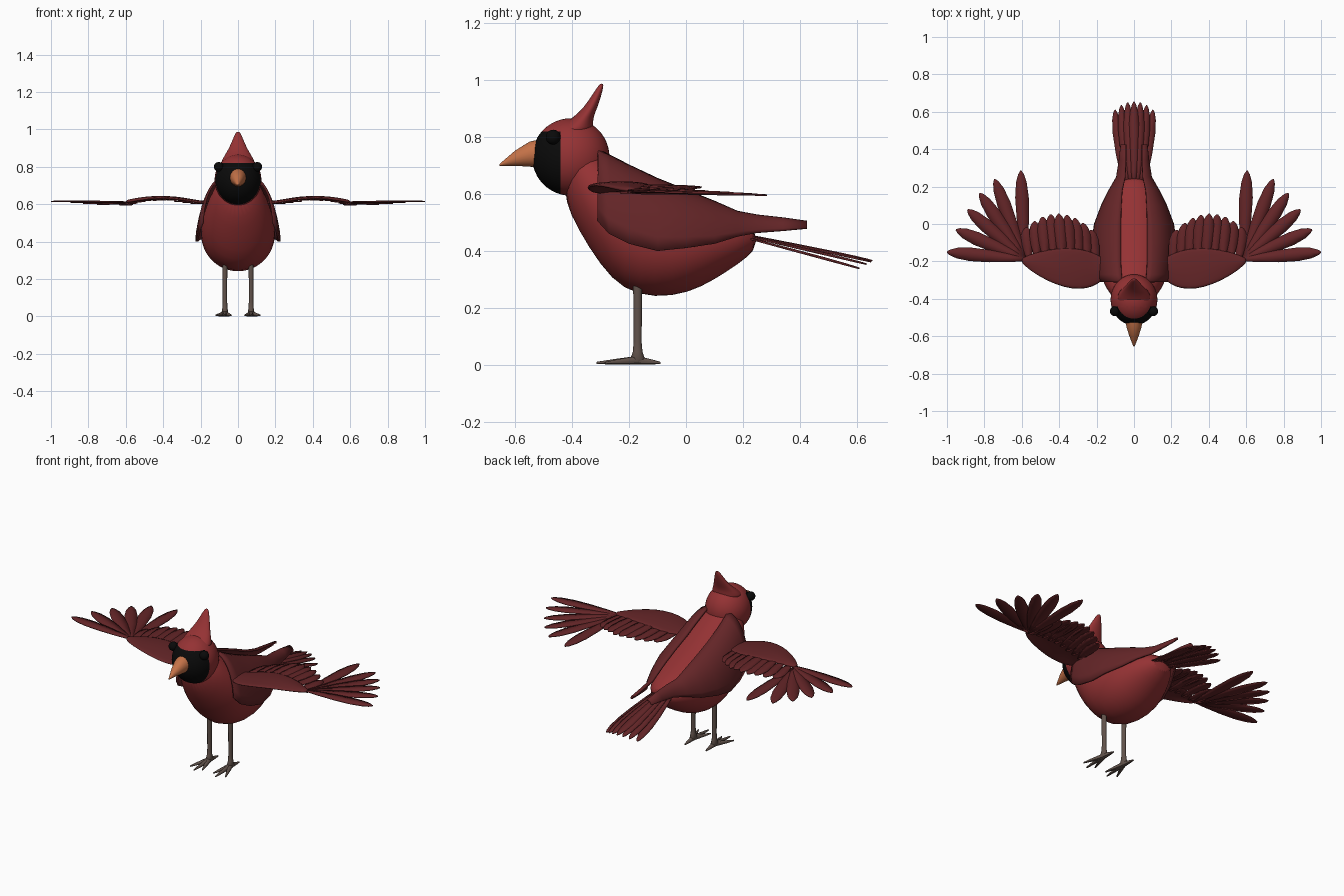
import bpy, bmesh, math
from mathutils import Vector

cube = bpy.data.objects.get("Cube")
if cube:
    bpy.data.objects.remove(cube)


def material(name, rgb):
    m = bpy.data.materials.new(name)
    m.use_nodes = True
    m.diffuse_color = (*rgb, 1)
    bsdf = m.node_tree.nodes["Principled BSDF"]
    bsdf.inputs["Base Color"].default_value = (*rgb, 1)
    bsdf.inputs["Roughness"].default_value = 0.8
    return m


RED = material("red plumage", (0.30, 0.032, 0.034))
DARK = material("dark red feathers", (0.13, 0.019, 0.021))
BLACK = material("black mask", (0.003, 0.003, 0.003))
ORANGE = material("orange beak", (0.56, 0.17, 0.065))
GREY = material("grey brown legs", (0.12, 0.085, 0.07))


def finish(name, bm, *mats, mirror=False, thick=0, subsurf=0):
    """Turn a bmesh into a smooth object with the usual modifiers."""
    bmesh.ops.recalc_face_normals(bm, faces=bm.faces)
    me = bpy.data.meshes.new(name)
    bm.to_mesh(me)
    bm.free()
    for m in mats:
        me.materials.append(m)
    me.shade_smooth()
    me.set_sharp_from_angle(angle=math.radians(45))
    ob = bpy.data.objects.new(name, me)
    bpy.context.collection.objects.link(ob)
    if thick:
        mod = ob.modifiers.new("Thickness", 'SOLIDIFY')
        mod.thickness, mod.offset = thick, 0
    if subsurf:
        ob.modifiers.new("Smooth", 'SUBSURF').levels = subsurf
        ob.modifiers["Smooth"].render_levels = subsurf
    if mirror:
        ob.modifiers.new("Mirror", 'MIRROR').use_mirror_merge = False
    return ob


def bridge(bm, rows, closed=False):
    for a, b in zip(rows, rows[1:]):
        n = len(a)
        for i in range(n if closed else n - 1):
            j = (i + 1) % n
            bm.faces.new((a[i], a[j], b[j], b[i]))


def loft(bm, rings, axis, sides=24):
    """Elliptical rings (centre, side radius, up radius) square to an axis."""
    d = Vector(axis).normalized()
    side = Vector((d.y, -d.x, 0)) if abs(d.z) < 0.9 else Vector((1, 0, 0))
    side.normalize()
    up = side.cross(d)
    rows = []
    for c, rs, ru in rings:
        turns = [2 * math.pi * i / sides for i in range(sides)]
        rows.append([bm.verts.new(Vector(c) + side * rs * math.cos(t) + up * ru * math.sin(t))
                     for t in turns])
    bridge(bm, rows, closed=True)
    bm.faces.new(rows[0])
    bm.faces.new(rows[-1])


def sheet(bm, rows):
    bridge(bm, [[bm.verts.new(p) for p in row] for row in rows])


BLADE = ((0, .25), (.2, .6), (.45, .9), (.7, 1), (.87, .78), (.96, .42), (1, .08))


def feather(bm, base, tip, half):
    """Flat pointed blade with a slightly raised spine."""
    a, b = Vector(base), Vector(tip)
    side = Vector((b.y - a.y, a.x - b.x, 0)).normalized()
    rows = []
    for t, w in BLADE:
        c = a.lerp(b, t)
        rows.append([c - side * half * w, c + Vector((0, 0, .004 * w)), c + side * half * w])
    sheet(bm, rows)


# Body: y, bottom, top, half width
bm = bmesh.new()
body = ((-.43, .58, .76, .07), (-.38, .475, .79, .13), (-.3, .345, .75, .172),
        (-.22, .26, .70, .195), (-.11, .232, .643, .203), (.01, .25, .595, .19),
        (.1, .298, .557, .155), (.18, .35, .525, .115), (.25, .405, .475, .055))
loft(bm, [((0, y, (lo + hi) / 2), w, (hi - lo) / 2) for y, lo, hi, w in body], (0, 1, 0))
finish("body", bm, RED, subsurf=1)

# Head, cut along the edges of the face mask
bm = bmesh.new()
bmesh.ops.create_uvsphere(bm, u_segments=40, v_segments=24, radius=.136)
for v in bm.verts:
    v.co = Vector((v.co.x * .92, v.co.y - .405, v.co.z + .73))
for co, no in (((0, -.442, 0), (0, 1, 0)), ((0, 0, .82), (0, 0, 1))):
    bmesh.ops.bisect_plane(bm, geom=bm.verts[:] + bm.edges[:] + bm.faces[:],
                           plane_co=co, plane_no=no)
for f in bm.faces:
    c = f.calc_center_median()
    f.material_index = int(c.y < -.442 and c.z < .82)
finish("head", bm, RED, BLACK)

# Crest: y, z, half width, half depth
bm = bmesh.new()
crest = ((-.405, .80, .1, .085), (-.385, .84, .085, .058), (-.36, .87, .066, .034),
         (-.335, .905, .046, .024), (-.315, .945, .029, .017), (-.3, .978, .015, .01),
         (-.296, .988, .006, .005))
loft(bm, [((0, y, z), w, d) for y, z, w, d in crest], (0, 0, 1))
finish("crest", bm, RED, subsurf=1)

# Beak: y, z, radius
bm = bmesh.new()
beak = ((-.51, .743, .05), (-.55, .74, .044), (-.60, .726, .027), (-.656, .702, .003))
loft(bm, [((0, y, z), r * .92, r) for y, z, r in beak], (0, -1, 0))
finish("beak", bm, ORANGE)

# Eyes
bm = bmesh.new()
bmesh.ops.create_uvsphere(bm, u_segments=20, v_segments=12, radius=.026)
bmesh.ops.translate(bm, verts=bm.verts, vec=(.103, -.467, .8))
finish("eyes", bm, BLACK, mirror=True)

# Side plumage wrapping the flanks: y, top x, top z, lower x, lower z
bm = bmesh.new()
flank = ((-.31, .06, .752, .188, .505), (-.27, .066, .733, .205, .46),
         (-.2, .07, .697, .215, .425), (-.1, .07, .65, .222, .40),
         (0, .07, .61, .208, .41), (.1, .067, .57, .17, .425), (.18, .062, .535, .13, .45),
         (.25, .046, .522, .09, .463), (.34, .042, .512, .076, .47), (.425, .042, .5, .066, .478))
rows = []
for y, xt, zt, xb, zb in flank:
    arc = [math.pi / 2 * i / 8 for i in range(9)]
    rows.append([(xt + (xb - xt) * math.sin(t), y, zb + (zt - zb) * math.cos(t)) for t in arc])
sheet(bm, rows)
finish("side_plumage", bm, DARK, mirror=True, thick=.012)


def wing_z(x):
    return .605 + .028 * math.sin(math.pi * min(max((x - .2) / .42, 0), 1))


# Wing coverts: x, leading y, trailing y
bm = bmesh.new()
covert = ((.15, -.29, -.19), (.2, -.325, -.16), (.25, -.347, -.14), (.33, -.35, -.125),
          (.42, -.325, -.13), (.5, -.285, -.145), (.56, -.245, -.165), (.6, -.205, -.185))
rows = []
for x, lead, trail in covert:
    us = [i / 6 for i in range(7)]
    rows.append([(x, lead + (trail - lead) * u, wing_z(x) + .008 * math.sin(math.pi * u))
                 for u in us])
sheet(bm, rows)
finish("wing_coverts", bm, DARK, mirror=True, thick=.012, subsurf=1)

# Inner flight feathers
bm = bmesh.new()
count = 9
for i in range(count):
    t = i / (count - 1)
    xb, xt = .2 + .36 * t, .23 + .345 * t
    yt = .055 - .32 * (t - .52) ** 2
    lift = .0015 * (i % 3)
    feather(bm, (xb, -.23 + .03 * t, wing_z(xb) - lift), (xt, yt, wing_z(xt) - .008 - lift), .033)
finish("inner_flight_feathers", bm, DARK, mirror=True, thick=.005)

# Outer flight feathers fan out from the wrist
bm = bmesh.new()
tips = ((1, -.15), (.952, -.03), (.89, .077), (.825, .165), (.745, .24), (.605, .285))
for i, (x, y) in enumerate(tips):
    z = .615 - .05 * max(0, y) - .001 * i
    feather(bm, (.585, -.19, .612 - .002 * i), (x, y, z), .036)
finish("outer_flight_feathers", bm, DARK, mirror=True, thick=.005)

# Tail feathers, the outer ones shorter and lower
bm = bmesh.new()
for i in range(-3, 4):
    k = i * i
    feather(bm, (.017 * i, .2, .458 - .001 * k), (.034 * i, .655 - .005 * k, .365 - .003 * k), .027)
finish("tail_feathers", bm, DARK, thick=.005)

# Legs and toes
bm = bmesh.new()
for_leg = ((.31, .013, .016), (.2, .0125, .015), (.08, .012, .014),
           (.045, .014, .017), (.02, .018, .026), (.008, .012, .02))
loft(bm, [((.07, -.17, z), w, d) for z, w, d in for_leg], (0, 0, 1), 12)
foot = Vector((.07, -.17, .016))
for x, y in ((.037, -.285), (.072, -.315), (.118, -.285), (.07, -.09)):
    tip = Vector((x, y, .006))
    loft(bm, [(foot.lerp(tip, t), r, r) for t, r in ((0, .015), (.6, .009), (1, .004))],
         (x - foot.x, y - foot.y, 0), 8)
finish("legs", bm, GREY, mirror=True)
